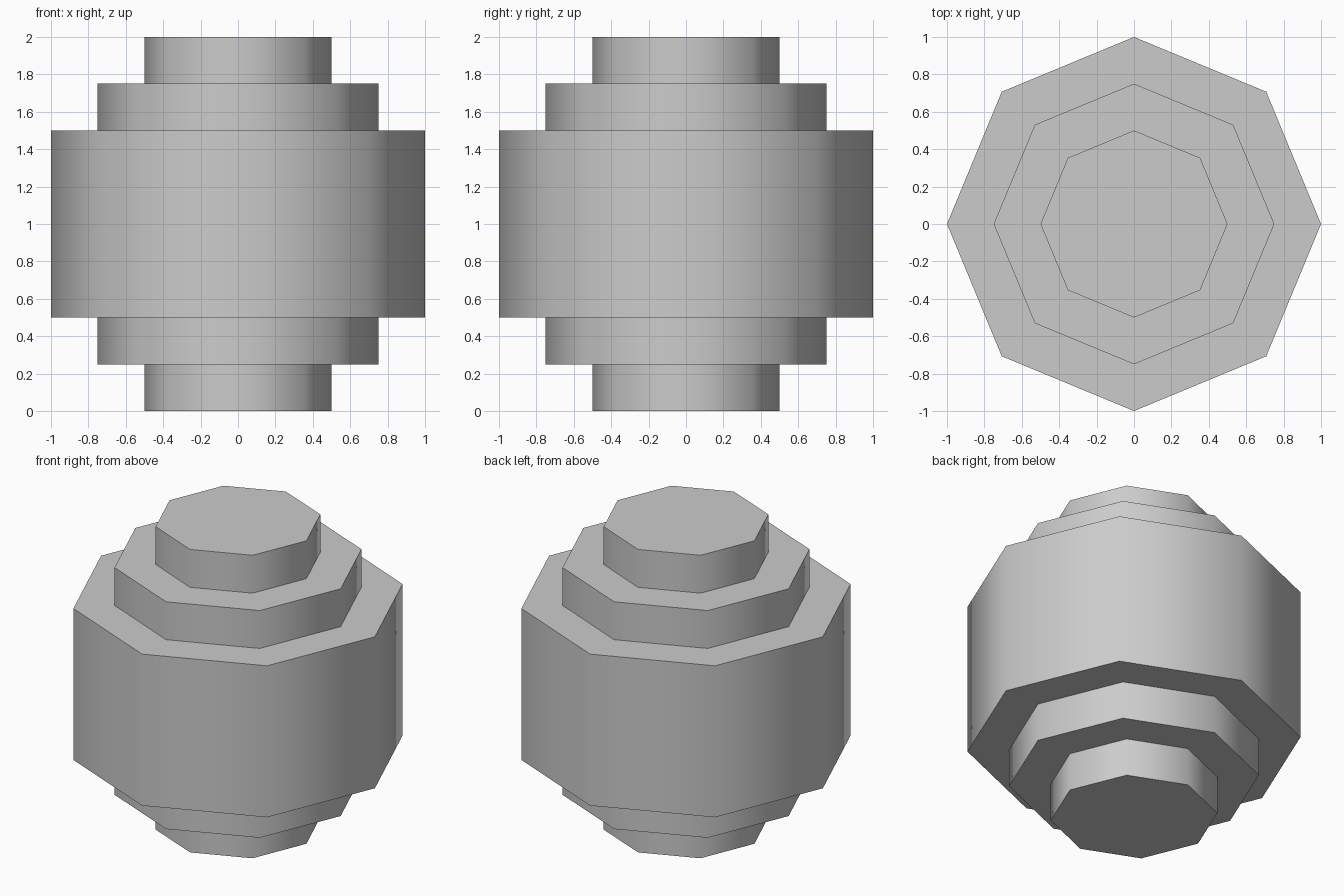
import bpy, bmesh, math

if "Cube" in bpy.data.objects:
    bpy.data.objects.remove(bpy.data.objects["Cube"])

SIDES = 8
# Stepped half profile: (radius, height), mirrored about z = 1
lower = [(0.5, 0.0), (0.5, 0.25), (0.75, 0.25), (0.75, 0.5), (1.0, 0.5)]
profile = lower + [(r, 2.0 - z) for r, z in reversed(lower)]

bm = bmesh.new()
rings = [[bm.verts.new((r * math.cos(math.tau * i / SIDES),
                        r * math.sin(math.tau * i / SIDES), z))
          for i in range(SIDES)] for r, z in profile]

# Walls and ledges between neighbouring rings
for a, b in zip(rings, rings[1:]):
    for i in range(SIDES):
        j = (i + 1) % SIDES
        bm.faces.new((a[i], a[j], b[j], b[i]))

# End caps
bm.faces.new(rings[0][::-1])
bm.faces.new(rings[-1])
bmesh.ops.recalc_face_normals(bm, faces=bm.faces)

mesh = bpy.data.meshes.new("stepped_barrel")
bm.to_mesh(mesh)
bm.free()
barrel = bpy.data.objects.new("stepped_barrel", mesh)
bpy.context.collection.objects.link(barrel)

# Smooth round the sides, crisp at the steps
bpy.context.view_layer.objects.active = barrel
barrel.select_set(True)
bpy.ops.object.shade_smooth_by_angle(angle=math.radians(60))
